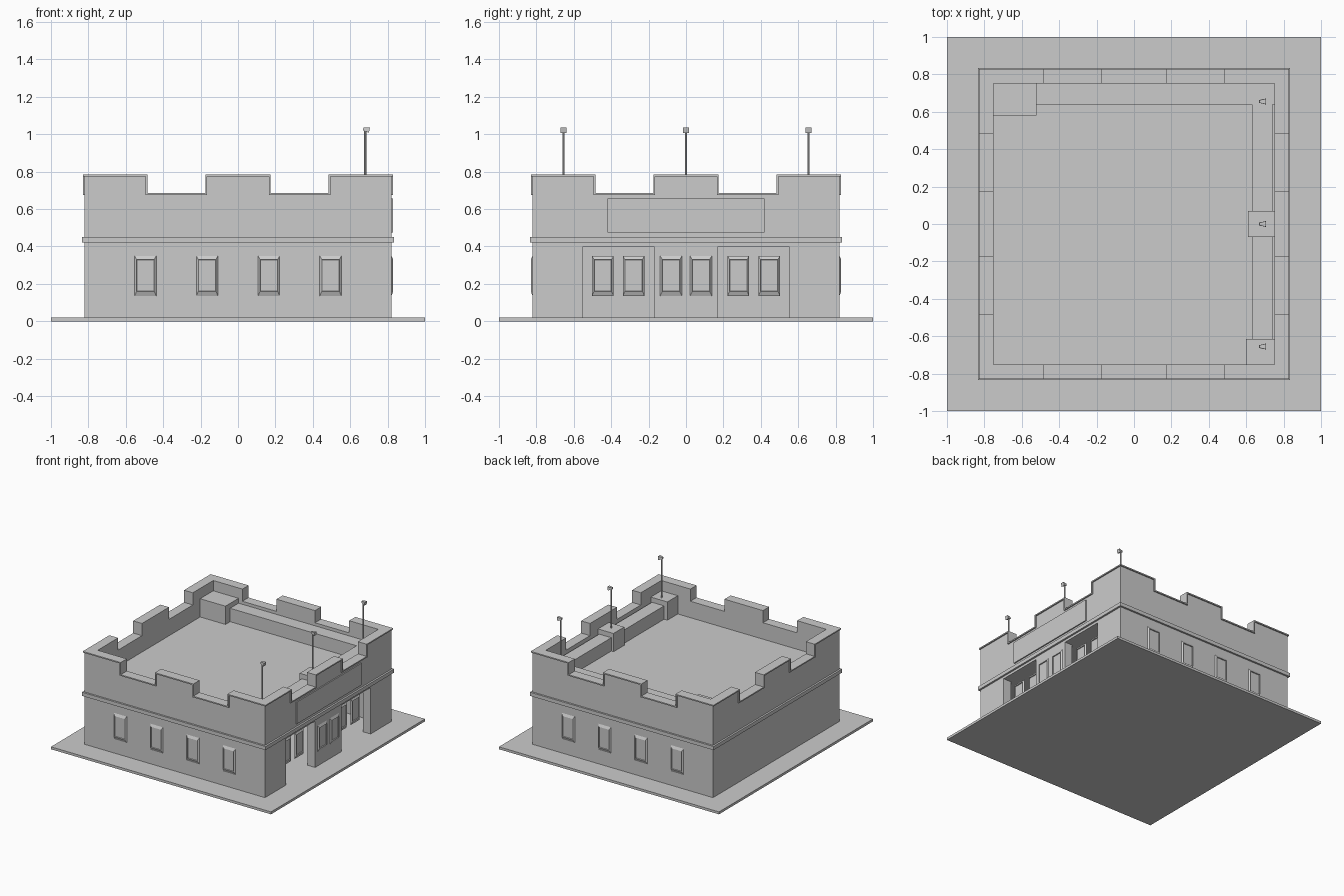
import bpy, bmesh, math
from mathutils import Matrix, Vector

if "Cube" in bpy.data.objects:
    bpy.data.objects.remove(bpy.data.objects["Cube"])

GREY = bpy.data.materials.new("plain_grey")
GREY.diffuse_color = (0.6, 0.6, 0.6, 1)
GREY.use_nodes = True
GREY.node_tree.nodes["Principled BSDF"].inputs["Base Color"].default_value = GREY.diffuse_color


def finish(name, bm, side=0):
    """Turn a bmesh into an object; side = quarter turns from the front."""
    bmesh.ops.recalc_face_normals(bm, faces=bm.faces[:])
    bm.transform(Matrix.Rotation(side * math.pi / 2, 4, 'Z'))
    me = bpy.data.meshes.new(name)
    bm.to_mesh(me)
    bm.free()
    me.materials.append(GREY)
    ob = bpy.data.objects.new(name, me)
    bpy.context.collection.objects.link(ob)
    return ob


def box(name, x0, x1, y0, y1, z0, z1, side=0):
    bm = bmesh.new()
    bmesh.ops.create_cube(bm, size=1)
    for v in bm.verts:
        v.co = Vector((x1 if v.co.x > 0 else x0,
                       y1 if v.co.y > 0 else y0,
                       z1 if v.co.z > 0 else z0))
    return finish(name, bm, side)


def slab(name, outline, d0, d1, side):
    """Extrude a (u, z) outline from distance d0 out to d1, facing a side."""
    bm = bmesh.new()
    a = [bm.verts.new((u, -d0, z)) for u, z in outline]
    b = [bm.verts.new((u, -d1, z)) for u, z in outline]
    bm.faces.new(a)
    bm.faces.new(b)
    n = len(a)
    for i in range(n):
        j = (i + 1) % n
        bm.faces.new((a[i], a[j], b[j], b[i]))
    return finish(name, bm, side)


def battlement(w, lo, hi, a, b):
    """Stepped parapet line from left to right."""
    half = [(b, hi), (b, lo), (a, lo), (a, hi), (w, hi)]
    return [(-u, z) for u, z in reversed(half)] + half


def window(u, side, d):
    """Sloped surround with a set-back pane."""
    def loop(w, z0, z1, dist):
        return [bm.verts.new((u + s * w, -dist, z))
                for s, z in ((-1, z0), (1, z0), (1, z1), (-1, z1))]
    bm = bmesh.new()
    outer = loop(0.058, 0.135, 0.35, d)
    rim = loop(0.047, 0.16, 0.33, d + 0.01)
    pane = loop(0.045, 0.162, 0.328, d + 0.003)
    bm.faces.new(outer)
    bm.faces.new(pane)
    for p, q in ((outer, rim), (rim, pane)):
        for i in range(4):
            j = (i + 1) % 4
            bm.faces.new((p[i], p[j], q[j], q[i]))
    finish("window", bm, side)


# Ground plate, roof and its inner ceiling
box("base_plate", -1, 1, -1, 1, 0, 0.02)
box("roof", -0.75, 0.75, -0.75, 0.75, 0.40, 0.55)

# Four walls with battlements, coping and string course
FRONT, RIGHT, BACK, LEFT = range(4)
for side in range(4):
    w = 0.82 if side in (FRONT, BACK) else 0.75
    cw = 0.83 if side in (FRONT, BACK) else 0.75
    lw = 0.835 if side in (FRONT, BACK) else 0.82
    bottom = [(w, 0.02), (-w, 0.02)]
    if side == RIGHT:  # two open bays
        bottom = [(w, 0.02), (0.55, 0.02), (0.55, 0.40), (0.17, 0.40), (0.17, 0.02),
                  (-0.17, 0.02), (-0.17, 0.40), (-0.55, 0.40), (-0.55, 0.02), (-w, 0.02)]
    slab("wall", battlement(w, 0.675, 0.775, 0.495, 0.165) + bottom, 0.75, 0.82, side)
    under = battlement(cw, 0.675, 0.775, 0.495, 0.165)
    over = battlement(cw, 0.685, 0.785, 0.485, 0.175)
    slab("coping", over + under[::-1], 0.75, 0.83, side)
    box("string_course", -lw, lw, -0.835, -0.82, 0.42, 0.45, side)

# Windows
for side in (FRONT, BACK):
    for u in (-0.495, -0.165, 0.165, 0.495):
        window(u, side, 0.82)
for s in (-1, 1):
    window(s * 0.08, RIGHT, 0.82)
    window(s * 0.28, RIGHT, 0.75)
    window(s * 0.445, RIGHT, 0.75)

# Blank sign board above the bays
box("sign_board", 0.82, 0.83, -0.42, 0.42, 0.475, 0.655)

# Roof ducts and blocks
box("side_duct", 0.63, 0.74, -0.615, 0.64, 0.55, 0.66)
box("back_duct", -0.52, 0.75, 0.64, 0.75, 0.55, 0.66)
box("corner_block_back", -0.75, -0.52, 0.58, 0.75, 0.55, 0.70)
box("middle_block", 0.61, 0.75, -0.07, 0.07, 0.55, 0.70)
box("corner_block_front", 0.60, 0.75, -0.75, -0.615, 0.55, 0.70)

# Lamp poles with small tilted heads
for y in (-0.655, 0, 0.655):
    bm = bmesh.new()
    bmesh.ops.create_cone(bm, cap_ends=True, segments=8, radius1=0.006, radius2=0.006,
                          depth=0.37, matrix=Matrix.Translation((0.68, y, 0.84)))
    finish("lamp_pole", bm)
    bm = bmesh.new()
    place = (Matrix.Translation((0.686, y, 1.025)) @ Matrix.Rotation(math.radians(100), 4, 'Y')
             @ Matrix.Rotation(math.pi / 4, 4, 'Z'))
    bmesh.ops.create_cone(bm, cap_ends=True, segments=4, radius1=0.01, radius2=0.021,
                          depth=0.034, matrix=place)
    finish("lamp_head", bm)
